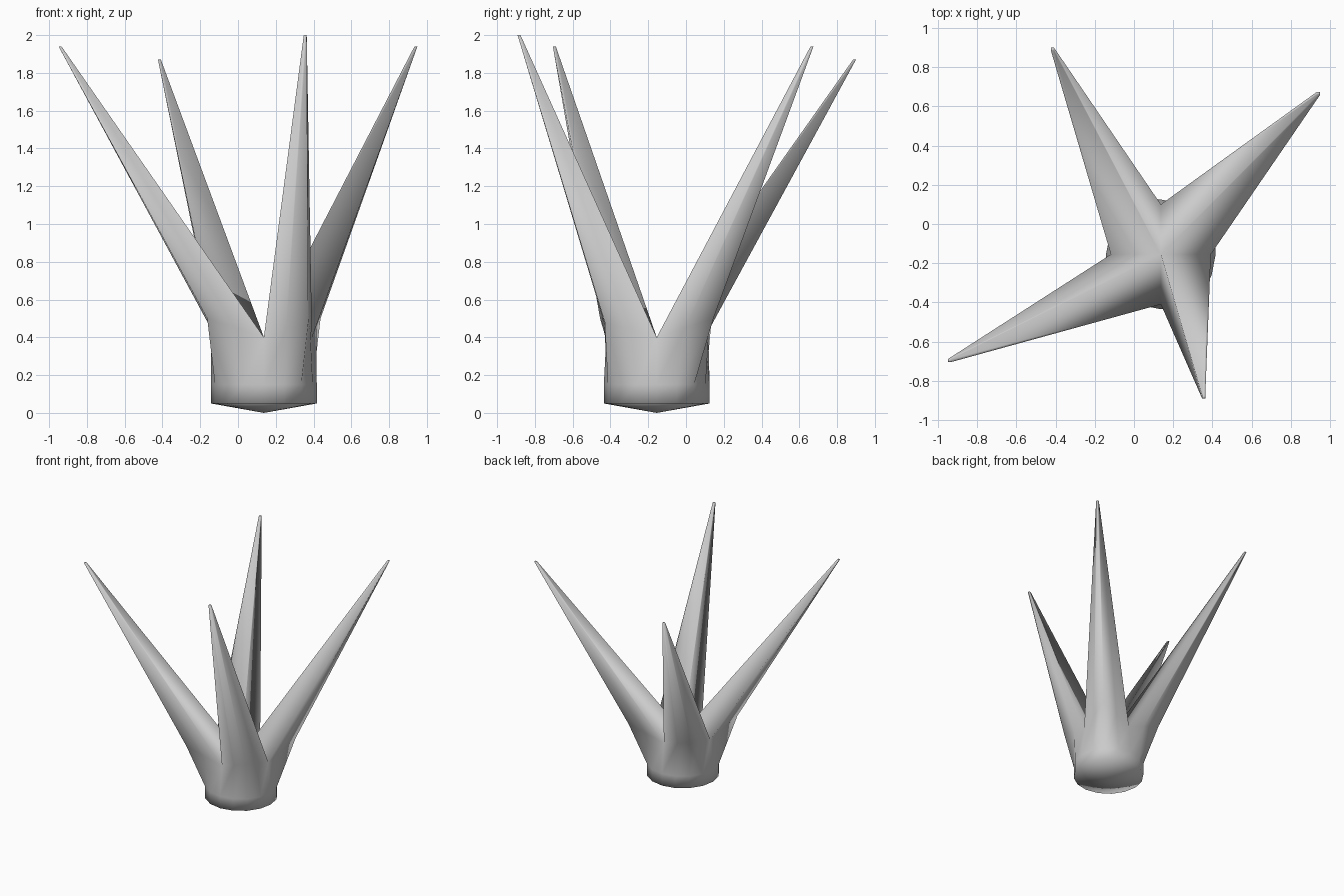
import bpy, bmesh, math
from mathutils import Vector

if "Cube" in bpy.data.objects:
    bpy.data.objects.remove(bpy.data.objects["Cube"])

CX, CY = 0.137, -0.155       # axis of the stump
RIM_Z, RIM_R = 0.40, 0.255   # where the four spikes part

bm = bmesh.new()


def vert(x, y, z):
    return bm.verts.new((x, y, z))


def ring(r, z):
    return [vert(CX + r * math.cos(i * math.tau / 16),
                 CY + r * math.sin(i * math.tau / 16), z) for i in range(16)]


def bridge(a, b):
    for i in range(16):
        j = (i + 1) % 16
        bm.faces.new((a[i], a[j], b[j], b[i]))


# One spike per quadrant: tip position and offset of its raised outer corner
spikes = [
    ((0.942, 0.667, 1.94), (0.30, 0.30, 0.50)),
    ((-0.416, 0.892, 1.87), (-0.28, 0.29, 0.49)),
    ((-0.942, -0.697, 1.94), (-0.30, -0.30, 0.50)),
    ((0.356, -0.884, 2.00), (0.235, -0.275, 0.48)),
]

# Stump: shallow conical underside, band, flaring wall
foot = ring(0.28, 0.05)
band = ring(0.28, 0.15)
under = vert(CX, CY, 0.0)
for i in range(16):
    bm.faces.new((under, foot[(i + 1) % 16], foot[i]))
bridge(foot, band)

# Rim: low points on the axes, raised corners between, midpoints on the edges
points = []
for q in range(4):
    a = q * math.pi / 2
    points.append(Vector((CX + RIM_R * math.cos(a), CY + RIM_R * math.sin(a), RIM_Z)))
    c = spikes[q][1]
    points.append(Vector((CX + c[0], CY + c[1], c[2])))
rim = []
for i, p in enumerate(points):
    rim += [vert(*p), vert(*((p + points[(i + 1) % 8]) / 2))]
bridge(band, rim)

# Spikes: each quarter of the rim narrows to a tiny square tip
centre = vert(CX, CY, RIM_Z)
for q, (tip, _) in enumerate(spikes):
    e = [rim[(4 * q + k) % 16] for k in range(5)]
    mid = math.pi / 4 + q * math.pi / 2
    t = [vert(tip[0] + 0.011 * math.cos(mid + d), tip[1] + 0.011 * math.sin(mid + d), tip[2])
         for d in (-math.pi / 2, 0, math.pi / 2, math.pi)]
    for f in ((e[0], e[1], t[0]), (e[1], e[2], t[1], t[0]),
              (e[2], e[3], t[2], t[1]), (e[3], e[4], t[2]),
              (e[4], centre, t[3], t[2]), (centre, e[0], t[0], t[3]), t):
        bm.faces.new(f)

bmesh.ops.recalc_face_normals(bm, faces=bm.faces)
for f in bm.faces:
    f.smooth = True
mesh = bpy.data.meshes.new("spiky_plant")
bm.to_mesh(mesh)
bm.free()
plant = bpy.data.objects.new("spiky_plant", mesh)
bpy.context.collection.objects.link(plant)
